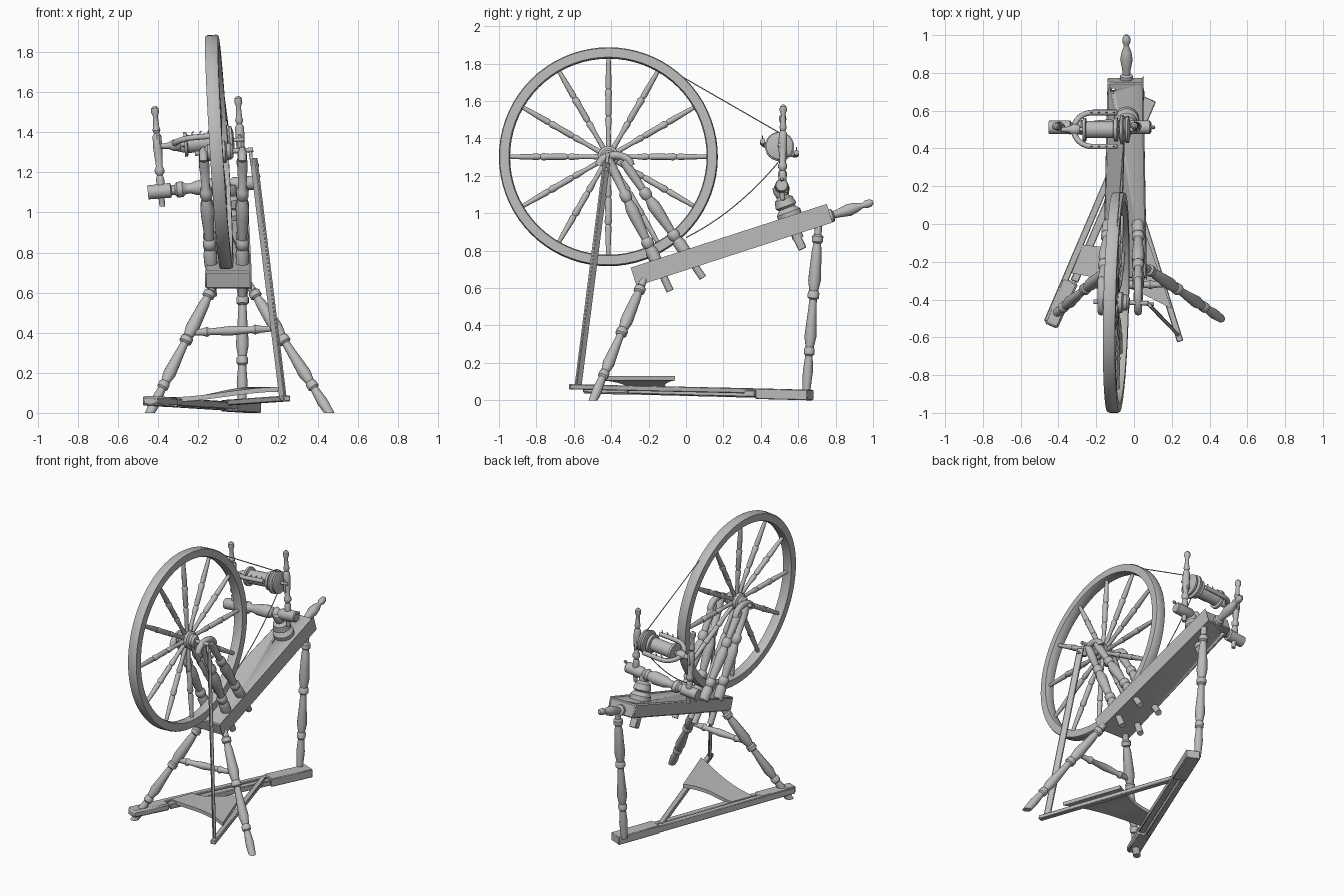
import bpy, bmesh, math
from mathutils import Vector as V, Matrix

if "Cube" in bpy.data.objects:
    bpy.data.objects.remove(bpy.data.objects["Cube"])

wood = bpy.data.materials.new("grey_wood")
wood.use_nodes = True
wood.diffuse_color = (0.5, 0.5, 0.5, 1)
wood.node_tree.nodes["Principled BSDF"].inputs["Base Color"].default_value = (0.5, 0.5, 0.5, 1)


def finish(name, bm):
    bmesh.ops.recalc_face_normals(bm, faces=bm.faces)
    me = bpy.data.meshes.new(name)
    bm.to_mesh(me)
    bm.free()
    me.shade_smooth()
    me.set_sharp_from_angle(angle=math.radians(38))
    me.materials.append(wood)
    ob = bpy.data.objects.new(name, me)
    bpy.context.collection.objects.link(ob)
    return ob


def frame(p, q, hint=(0, 0, 1)):
    """Origin at p, local x along p-q, local z close to the hint."""
    x = (V(q) - V(p)).normalized()
    y = V(hint).cross(x).normalized()
    m = Matrix((x, y, x.cross(y))).transposed().to_4x4()
    m.translation = V(p)
    return m


def turned(name, p, q, profile, seg=16, closed=False, floor=False):
    """Lathe a profile of (fraction along p-q, radius)."""
    hint = (0, 0, 1) if abs((V(q) - V(p)).normalized().z) < 0.8 else (0, 1, 0)
    m, length = frame(p, q, hint), (V(q) - V(p)).length
    bm = bmesh.new()
    rings = []
    for t, r in profile:
        angs = [2 * math.pi * i / seg for i in range(seg)]
        rings.append([bm.verts.new(m @ V((t * length, r * math.cos(a), r * math.sin(a)))) for a in angs])
    pairs = list(zip(rings, rings[1:]))
    if closed:
        pairs.append((rings[-1], rings[0]))
    else:
        bm.faces.new(rings[0])
        bm.faces.new(rings[-1])
    for a, b in pairs:
        for i in range(seg):
            j = (i + 1) % seg
            bm.faces.new((a[i], a[j], b[j], b[i]))
    if floor:  # saw the foot off level with the ground
        cut = bmesh.ops.bisect_plane(bm, geom=bm.verts[:] + bm.edges[:] + bm.faces[:],
                                     plane_co=(0, 0, 0), plane_no=(0, 0, -1), clear_outer=True)
        bmesh.ops.holes_fill(bm, edges=[e for e in cut["geom_cut"] if isinstance(e, bmesh.types.BMEdge)])
    return finish(name, bm)


def beam(name, p, q, w0, w1, h, bevel=0.004):
    """Squared timber from p to q, tapering in width from w0 to w1."""
    m, length = frame(p, q), (V(q) - V(p)).length
    bm = bmesh.new()
    bmesh.ops.create_cube(bm, size=1)
    for v in bm.verts:
        w = w0 if v.co.x < 0 else w1
        v.co = m @ V(((v.co.x + 0.5) * length, v.co.y * w, v.co.z * h))
    bmesh.ops.bevel(bm, geom=bm.edges[:], offset=bevel, segments=1, affect='EDGES')
    return finish(name, bm)


def rod(name, pts, radius):
    """Round rod following a path."""
    cu = bpy.data.curves.new(name, 'CURVE')
    cu.dimensions = '3D'
    cu.bevel_depth, cu.bevel_resolution, cu.use_fill_caps = radius, 2, True
    sp = cu.splines.new('POLY')
    sp.points.add(len(pts) - 1)
    for k, c in zip(sp.points, pts):
        k.co = (*c, 1)
    sp.use_smooth = True
    cu.materials.append(wood)
    ob = bpy.data.objects.new(name, cu)
    bpy.context.collection.objects.link(ob)


# Turning patterns
LEG = [(0, .018), (.1, .02), (.11, .03), (.14, .03), (.15, .02), (.19, .026), (.36, .034), (.42, .024),
       (.43, .031), (.46, .031), (.47, .02), (.52, .022), (.68, .032), (.74, .022), (.75, .028),
       (.78, .028), (.79, .02), (.88, .027), (1, .02)]
POST = [(0, .02), (.2, .02), (.21, .032), (.3, .034), (.33, .024), (.35, .033), (.38, .033), (.4, .022),
        (.55, .032), (.62, .034), (.68, .022), (.7, .031), (.74, .031), (.76, .02), (.92, .026), (1, .022)]
MAIDEN = [(0, .013), (.1, .016), (.12, .022), (.28, .02), (.31, .014), (.34, .024), (.37, .024), (.4, .016),
          (.58, .023), (.7, .022), (.73, .013), (.76, .02), (.8, .015), (.9, .012), (.94, .02), (.98, .018), (1, .008)]
SPOKE = [(0, .014), (.2, .012), (.32, .018), (.35, .012), (.38, .017), (.55, .016), (.62, .02),
         (.65, .013), (.68, .017), (1, .011)]

# Slanted bench with a peg hole at the back corner
bench = beam("bench", (-.048, -.273, .662), (-.045, .762, .998), .232, .19, .09, .007)
drill = turned("hole_cutter", (-.11, .74, .85), (-.11, .68, 1.15), [(0, .014), (1, .014)])
drill.hide_render = True
drill.hide_set(True)
hole = bench.modifiers.new("peg_hole", 'BOOLEAN')
hole.operation, hole.object = 'DIFFERENCE', drill
turned("tension_handle", (-.04, .74, .975), (-.04, 1, 1.06),
       [(0, .02), (.08, .035), (.17, .035), (.2, .02), (.28, .022), (.5, .033), (.66, .026), (.76, .015),
        (.8, .014), (.86, .022), (.95, .02), (1, .01)])

# Legs and stretcher
turned("back_leg", (.025, .712, .98), (.02, .643, .04), LEG)
turned("front_leg_left", (.03, -.21, .68), (.475, -.51, -.03), LEG, floor=True)
turned("front_leg_right", (-.1, -.21, .68), (-.455, -.51, -.03), LEG, floor=True)
turned("leg_stretcher", (-.235, -.325, .4), (.165, -.32, .42),
       [(0, .014), (.15, .018), (.2, .025), (.24, .016), (.5, .024), (.76, .016), (.8, .025), (.85, .018), (1, .014)])

# Floor bar: outer rail, end blocks and the pivot slat running between them
A, B = V((-.44, -.54, .06)), V((.075, .665, .028))
side = V((.92, -.39, 0))
def along(t, s=0):
    return A.lerp(B, t) + side * s
beam("floor_rail", along(.01, -.027), along(.99, -.027), .036, .036, .045)
beam("floor_bar_front", along(0), along(.2), .075, .09, .047, .01)
beam("floor_bar_back", along(.77), along(1), .09, .09, .056)
beam("pivot_slat", along(.203, .021), along(.767, .021), .042, .042, .036)

# Treadle: long arm and curved foot board
beam("treadle_arm", (-.065, .37, .05), (.245, -.622, .072), .036, .034, .028)
bm = bmesh.new()
rows, N = [], 10
for i in range(N + 1):
    t = i / N
    z = .055 + .05 * t * t * (3 - 2 * t)
    pinch = .03 * math.sin(math.pi * t)
    back = V((-.27, -.11, z)).lerp(V((.065, -.06, z)), t) + V((0, -pinch, 0))
    front = V((-.33, -.26, z)).lerp(V((.2, -.45, z)), t) + V((0, pinch, 0))
    rows.append([bm.verts.new(c + V((0, 0, h))) for c, h in ((back, 0), (front, 0), (front, .024), (back, .024))])
for a, b in zip(rows, rows[1:]):
    for k in range(4):
        bm.faces.new((a[k], a[(k + 1) % 4], b[(k + 1) % 4], b[k]))
bm.faces.new(rows[0])
bm.faces.new(rows[-1])
finish("foot_board", bm)

# Drive wheel, leaning slightly
C = V((-.094, -.415, 1.302))
axis = V((1, -.025, .062)).normalized()
W = .032
turned("wheel_rim", C - axis * W, C + axis * W,
       [(0, .532), (.3, .526), (.7, .526), (1, .532), (1, .58), (.85, .585), (.15, .585), (0, .58)], 72, closed=True)
turned("wheel_hub", C - axis * .07, C + axis * .07,
       [(0, .03), (.1, .042), (.22, .042), (.28, .056), (.72, .056), (.78, .042), (.9, .042), (1, .03)], 24)
turned("wheel_axle", C - axis * .12, C + axis * .17, [(0, .012), (1, .012)])
up = (V((0, 0, 1)) - axis * axis.z).normalized()
for i in range(12):
    d = Matrix.Rotation(math.pi * i / 6, 3, axis) @ up
    turned(f"spoke_{i + 1}", C + d * .045, C + d * .535, SPOKE, 12)

# Wheel posts, braces and curved bearing heads on both sides
for label, top, foot in (("right", -.172, -.125), ("left", .022, .022)):
    turned(f"wheel_post_{label}", (foot, -.085, .585), (top, -.415, 1.29), POST)
    turned(f"wheel_brace_{label}", (foot, .09, .655), (top, -.335, 1.28), POST)
    arch = [(top, -.38 - .085 * math.cos(math.pi * k / 10), 1.255 + .055 * math.sin(math.pi * k / 10))
            for k in range(11)]
    rod(f"bearing_head_{label}", arch, .021)

# Crank and footman linking wheel to treadle
rod("crank", [C + axis * .15, (.062, -.42, 1.3), (.07, -.425, 1.235), (.105, -.425, 1.235)], .009)
beam("footman", (.078, -.425, 1.27), (.225, -.578, .07), .02, .018, .042).name = "footman"

# Tension stem through the bench
turned("tension_stem", (-.04, .495, 1.145), (-.04, .6, .865),
       [(0, .035), (.1, .04), (.2, .03), (.25, .05), (.38, .058), (.42, .045), (.5, .066), (.6, .066), (.62, .03), (1, .03)], 24)
beam("stem_tenon", (-.04, .57, .92), (-.04, .624, .808), .05, .05, .045)

# Cross bar with two maidens
turned("cross_bar", (-.45, .512, 1.1), (.09, .512, 1.15),
       [(0, .035), (.21, .037), (.22, .024), (.25, .026), (.27, .038), (.32, .04), (.35, .026), (.39, .024),
        (.45, .036), (.6, .042), (.68, .03), (.71, .04), (.76, .026), (.79, .037), (.99, .035), (1, .03)], 24)
turned("tension_pin", (.07, .512, 1.17), (.11, .512, 1.185), [(0, .006), (.6, .006), (.7, .011), (1, .008)], 8)
turned("maiden_right", (-.378, .515, 1.03), (-.416, .517, 1.53), MAIDEN)
turned("maiden_left", (.025, .515, 1.07), (0, .52, 1.58), MAIDEN)

# Flyer, bobbin and whorl on one spindle
S, E = V((-.385, .5, 1.33)), V((.03, .5, 1.365))
sx = (E - S).normalized()
turned("spindle", S, E, [(0, .012), (.1, .016), (.14, .01), (1, .01)])
turned("bobbin", S.lerp(E, .28), S.lerp(E, .72),
       [(0, .062), (.08, .062), (.1, .045), (.88, .045), (.9, .062), (1, .062)], 24)
turned("whorl", S.lerp(E, .74), S.lerp(E, .88),
       [(0, .05), (.15, .078), (.35, .078), (.5, .062), (.65, .072), (.85, .072), (1, .04)], 32)
turned("flyer_collar", S.lerp(E, .1), S.lerp(E, .24), [(0, .018), (.4, .03), (.8, .028), (1, .02)])
for s, label in ((-1, "front"), (1, "back")):
    out = V((0, .95, -.32)) * s
    base = S.lerp(E, .16)
    arm = [base + sx * .1 * (1 - math.cos(a)) + out * .095 * math.sin(a)
           for a in [math.pi / 2 * k / 8 for k in range(9)]]
    arm.append(arm[-1] + sx * .13)
    rod(f"flyer_arm_{label}", arm, .015)
    for k in range(4):
        p = arm[-1] - sx * (.02 + .04 * k)
        rod(f"flyer_hook_{label}_{k + 1}", [p, p + V((0, 0, .024)), p + V((.008, 0, .03))], .003)
for x, label in ((-.398, "right"), (.008, "left")):
    beam(f"spindle_bearing_{label}", (x, .52, 1.3), (x, .515, 1.39), .022, .022, .045)

# Drive band from wheel to whorl
def strand(p, q, sag):
    return [V(p).lerp(V(q), k / 12) + V((0, .3, -1)) * sag * 4 * (k / 12) * (1 - k / 12) for k in range(13)]
rod("drive_band_upper", strand((-.09, -.03, 1.735), (-.05, .5, 1.43), 0), .003)
rod("drive_band_lower", strand((-.065, 0, .87), (-.05, .5, 1.28), .035), .003)
